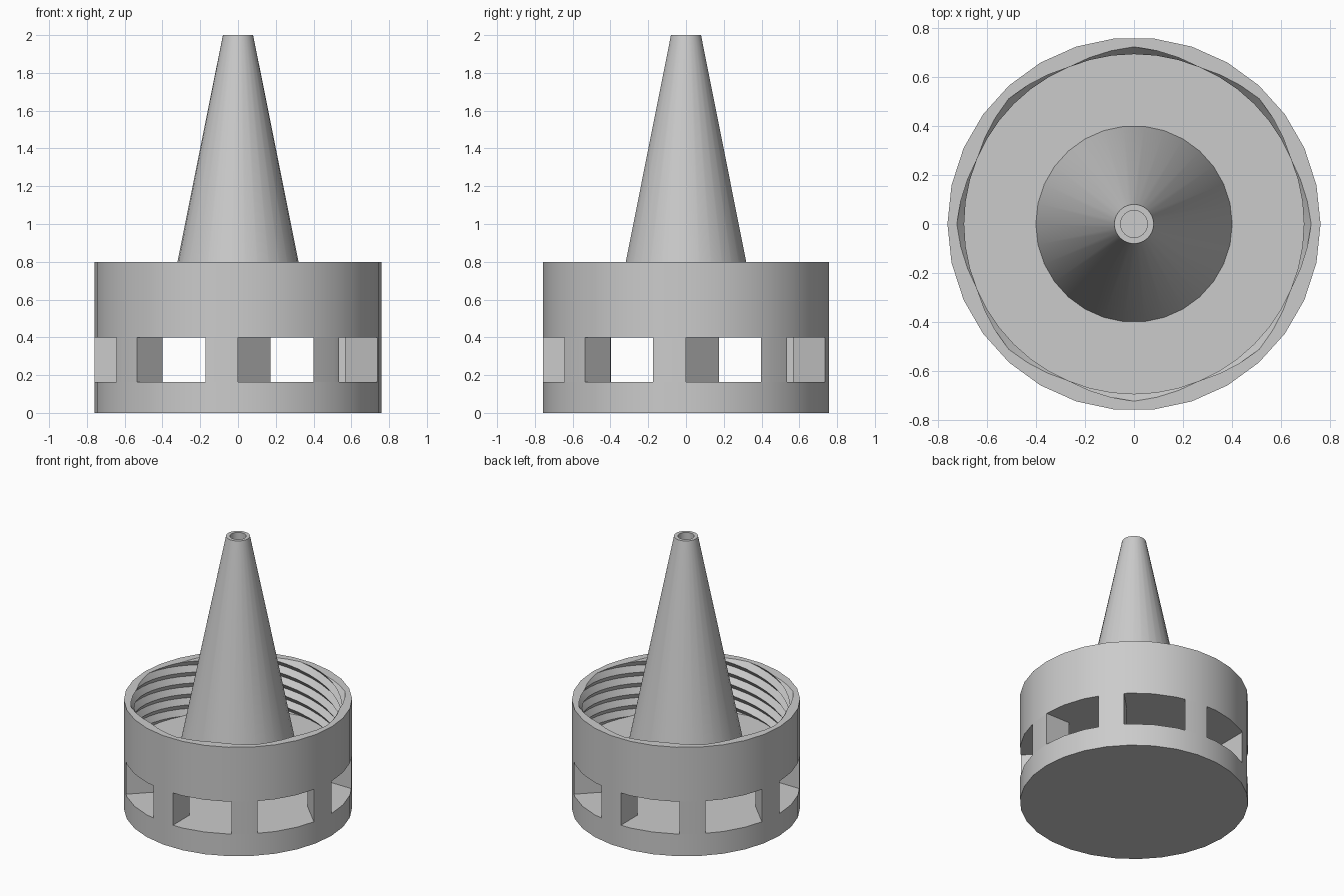
import bpy, bmesh
from math import sin, cos, radians, pi, degrees, asin

if "Cube" in bpy.data.objects:
    bpy.data.objects.remove(bpy.data.objects["Cube"])

R, SIDES = 0.76, 30
BASE_TOP, FLOOR, RIM = 0.163, 0.40, 0.80
WINDOW_WIDTH, WINDOWS = 0.40, 8

grey = bpy.data.materials.new("plain grey")
grey.use_nodes = True
COLOUR = (0.6, 0.6, 0.6, 1)
grey.diffuse_color = COLOUR
grey.node_tree.nodes["Principled BSDF"].inputs["Base Color"].default_value = COLOUR


def finish(bm, name):
    bmesh.ops.recalc_face_normals(bm, faces=bm.faces)
    mesh = bpy.data.meshes.new(name)
    bm.to_mesh(mesh)
    bm.free()
    obj = bpy.data.objects.new(name, mesh)
    bpy.context.collection.objects.link(obj)
    mesh.materials.append(grey)
    bpy.ops.object.select_all(action="DESELECT")
    obj.select_set(True)
    bpy.context.view_layer.objects.active = obj
    bpy.ops.object.shade_smooth_by_angle(angle=radians(30))
    return obj


def ring(bm, r, z, n=SIDES):
    return [bm.verts.new((r * cos(2 * pi * i / n), r * sin(2 * pi * i / n), z)) for i in range(n)]


def join(bm, a, b):
    for i in range(len(a)):
        j = (i + 1) % len(a)
        bm.faces.new((a[i], a[j], b[j], b[i]))


def lathe(name, profile):
    bm = bmesh.new()
    rings = [ring(bm, r, z) for r, z in profile]
    for a, b in zip(rings, rings[1:]):
        join(bm, a, b)
    bm.faces.new(rings[0])
    bm.faces.new(rings[-1])
    return finish(bm, name)


# Solid base disc and hollow-tipped spout
lathe("base_disc", [(R, 0), (R, BASE_TOP)])
lathe("spout", [(0.4, FLOOR + 0.003), (0.08, 2), (0.055, 2), (0.055, FLOOR + 0.02)])


# Wedge posts left between the windows
def rim_point(deg):
    half = 180 / SIDES
    r = R * cos(radians(half)) / cos(radians(deg % (2 * half) - half))
    return r * cos(radians(deg)), r * sin(radians(deg))


step = 360 / WINDOWS
post_angle = step - degrees(asin(WINDOW_WIDTH / R))
apex_r = WINDOW_WIDTH / sin(radians(step))
for k in range(WINDOWS):
    end = k * step
    start = end - post_angle
    corners = [12 * m for m in range(-2, SIDES) if start + 0.1 < 12 * m < end - 0.1]
    outline = [rim_point(a) for a in [start, *corners, end]]
    outline.append((apex_r * cos(radians(end)), apex_r * sin(radians(end))))
    bm = bmesh.new()
    low = [bm.verts.new((x, y, BASE_TOP)) for x, y in outline]
    high = [bm.verts.new((x, y, FLOOR)) for x, y in outline]
    join(bm, low, high)
    bm.faces.new(low)
    bm.faces.new(high)
    finish(bm, f"window_post_{k + 1}")

# Cup with a thin floor and a multi-start inner thread
THREAD_SIDES, ROWS, PER_PITCH = 48, 30, 6
bm = bmesh.new()
outer_low, outer_high = ring(bm, R, FLOOR), ring(bm, R, RIM)
join(bm, outer_low, outer_high)
bm.faces.new(outer_low)
bottom = FLOOR + 0.003
rows = []
for j in range(ROWS + 1):
    row = ring(bm, 1, bottom + (RIM - bottom) * j / ROWS, THREAD_SIDES)
    for i, v in enumerate(row):
        wave = abs(((j - i) % PER_PITCH) / PER_PITCH * 2 - 1)
        r = 0.692 + 0.03 * wave
        v.co.x *= r
        v.co.y *= r
    rows.append(row)
for a, b in zip(rows, rows[1:]):
    for i in range(THREAD_SIDES):
        n = (i + 1) % THREAD_SIDES
        bm.faces.new((a[i], a[n], b[n]))
        bm.faces.new((a[i], b[n], b[i]))
bm.faces.new(rows[0])

# Flat rim zipped between the outer wall and the thread
inner = rows[-1]
i = j = 0
while i < SIDES or j < THREAD_SIDES:
    a, b = outer_high[i % SIDES], inner[j % THREAD_SIDES]
    if (j + 1) / THREAD_SIDES < (i + 1) / SIDES:
        j += 1
        bm.faces.new((a, inner[j % THREAD_SIDES], b))
    else:
        i += 1
        bm.faces.new((a, outer_high[i % SIDES], b))
        if i == SIDES and j == THREAD_SIDES - 1:
            j += 1
            bm.faces.new((outer_high[0], inner[0], b))
finish(bm, "threaded_cup")
